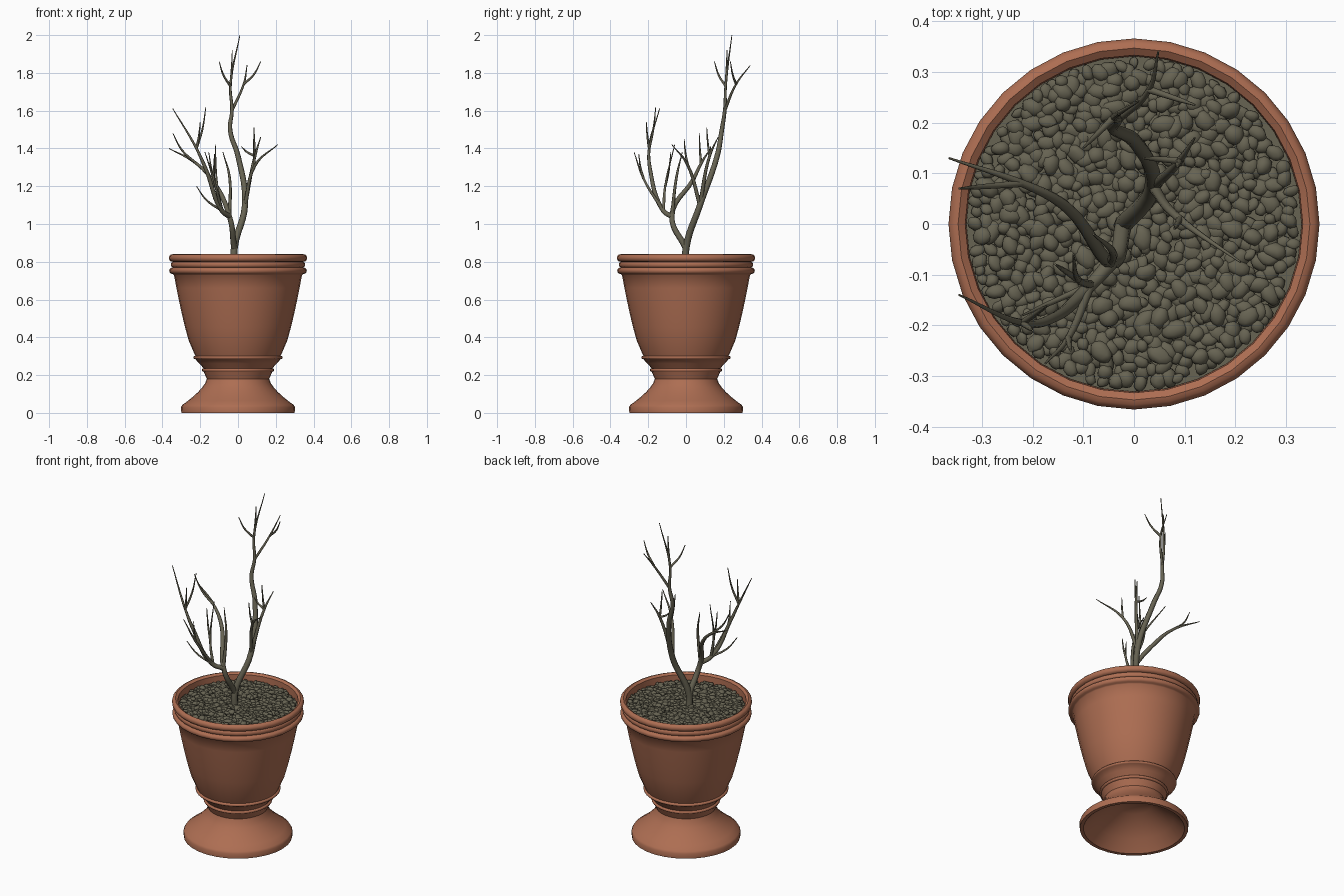
import bpy, bmesh, math, random
from mathutils import Vector, Matrix

if "Cube" in bpy.data.objects:
    bpy.data.objects.remove(bpy.data.objects["Cube"])

random.seed(4)


def material(name, rgb):
    m = bpy.data.materials.new(name)
    m.diffuse_color = (*rgb, 1)
    m.use_nodes = True
    m.node_tree.nodes["Principled BSDF"].inputs["Base Color"].default_value = m.diffuse_color
    return m


TERRACOTTA = material("terracotta", (0.42, 0.155, 0.085))
OLIVE = material("olive_grey", (0.135, 0.125, 0.085))


def smooth(ob, angle):
    bpy.ops.object.select_all(action='DESELECT')
    ob.select_set(True)
    bpy.context.view_layer.objects.active = ob
    if ob.type == 'CURVE':
        bpy.ops.object.convert(target='MESH')
    bpy.ops.object.shade_smooth_by_angle(angle=math.radians(angle))


def add(name, data, mat, angle):
    ob = bpy.data.objects.new(name, data)
    bpy.context.collection.objects.link(ob)
    data.materials.append(mat)
    smooth(ob, angle)


def add_bmesh(name, bm, mat, angle):
    me = bpy.data.meshes.new(name)
    bm.to_mesh(me)
    bm.free()
    add(name, me, mat, angle)


def lathe(name, profile, mat, n=32):
    bm = bmesh.new()
    rings = []
    for r, z in profile:
        if r == 0:
            rings.append([bm.verts.new((0, 0, z))] * n)
        else:
            rings.append([bm.verts.new((r * math.cos(math.tau * i / n),
                                        r * math.sin(math.tau * i / n), z)) for i in range(n)])
    for a, b in zip(rings, rings[1:]):
        for i in range(n):
            j = (i + 1) % n
            bm.faces.new(list(dict.fromkeys((a[i], a[j], b[j], b[i]))))
    add_bmesh(name, bm, mat, 40)


def bead(r, z0, z1, out):
    """Half-round moulding from z0 up to z1."""
    h = (z1 - z0) / 2
    return [(r + out * math.sin(t * math.pi / 6), z0 + h - h * math.cos(t * math.pi / 6))
            for t in range(7)]


def sweep(r0, z0, r1, z1, power, n=6):
    """Curved wall between two rings."""
    return [(r0 + (r1 - r0) * (i / n) ** power, z0 + (z1 - z0) * i / n) for i in range(n + 1)]


# Urn: hollow underside, flared foot, neck, ringed waist, bowl, beaded rim, inside wall
under = [(0, 0.16), (0.1, 0.15), (0.22, 0.06), (0.28, 0)]
foot = [(0.3, 0), (0.302, 0.03)] + sweep(0.165, 0.18, 0.295, 0.042, 1.5)[::-1]
waist = bead(0.182, 0.218, 0.236, 0.009) + [(0.205, 0.262)] + bead(0.226, 0.284, 0.302, 0.01)
bowl = sweep(0.232, 0.315, 0.339, 0.73, 0.72)
rim = bead(0.345, 0.735, 0.77, 0.019) + bead(0.345, 0.77, 0.8, 0.01) + bead(0.347, 0.8, 0.84, 0.019)
lathe("urn", under + foot + waist + bowl + rim + [(0.333, 0.83), (0.33, 0.74)], TERRACOTTA)

# Soil bed under the pebbles
lathe("soil", [(0.331, 0.782), (0, 0.782)], OLIVE)

# Pebbles: lumpy flattened stones scattered with a minimum spacing
bm = bmesh.new()
spots = []
for _ in range(9000):
    r, a = 0.318 * math.sqrt(random.random()), random.uniform(0, math.tau)
    p = Vector((r * math.cos(a), r * math.sin(a), 0))
    if all((p - q).length > 0.0165 for q in spots):
        spots.append(p)
for p in spots:
    s = random.uniform(0.011, 0.019)
    size = Vector((s * random.uniform(1.0, 1.5), s, s * random.uniform(0.6, 0.9)))
    size *= min(1, max((0.33 - p.length) / size.x, 0.6))
    m = (Matrix.Translation((p.x, p.y, random.uniform(0.787, 0.799)))
         @ Matrix.Rotation(random.uniform(0, math.tau), 4, 'Z')
         @ Matrix.Rotation(random.uniform(-0.5, 0.5), 4, 'X')
         @ Matrix.Diagonal((*size, 1)))
    for v in bmesh.ops.create_icosphere(bm, subdivisions=2, radius=1)["verts"]:
        v.co = m @ (v.co * random.uniform(0.9, 1.12))
add_bmesh("pebbles", bm, OLIVE, 60)

# Bare shrub: tapering boughs through a few points, twigs springing from those points
shrub = bpy.data.curves.new("branches", 'CURVE')
shrub.dimensions = '3D'
shrub.bevel_depth = 1
shrub.bevel_resolution = 2
shrub.resolution_u = 6
shrub.use_fill_caps = True


def bough(radius, *pts):
    sp = shrub.splines.new('BEZIER')
    sp.bezier_points.add(len(pts) - 1)
    for i, (bp, p) in enumerate(zip(sp.bezier_points, pts)):
        bp.co = p
        bp.handle_left_type = bp.handle_right_type = 'AUTO'
        bp.radius = 0.002 + radius * (1 - i / (len(pts) - 1)) ** 0.7
    return pts


def twig(start, *tips):
    """Twigs lean outward first, then turn upward."""
    a = Vector(start)
    for tip in tips:
        d = Vector(tip) - a
        bough(0.005, a, a + Vector((d.x * 0.62, d.y * 0.62, d.z * 0.45)), tip)


# Tall stem and crown
tall = bough(0.018, (-0.02, 0, 0.77), (-0.02, 0, 0.87), (0.037, 0.074, 1.1), (0, 0.165, 1.36),
             (-0.042, 0.19, 1.5), (-0.032, 0.205, 1.6), (-0.04, 0.21, 1.73), (0.01, 0.243, 2))
fork, right, crown, top = tall[1], tall[2], tall[5], tall[6]
crown_side = bough(0.006, crown, (0.03, 0.265, 1.74), (0.048, 0.34, 1.84))
twig(top, (-0.1, 0.15, 1.86), (-0.03, 0.217, 1.92))
twig(crown_side[1], (0.12, 0.235, 1.86))

# Right boughs
front_right = bough(0.009, right, (0.09, 0.01, 1.31), (0.21, -0.075, 1.42))
back_right = bough(0.009, right, (0.09, 0.125, 1.36), (0.12, 0.17, 1.46))
twig(front_right[1], (0.08, -0.01, 1.45))
twig(back_right[1], (0.085, 0.11, 1.51), (0.018, 0.13, 1.41))

# Left boughs
back_left = bough(0.015, fork, (-0.045, -0.075, 1.04), (-0.135, 0.035, 1.23),
                  (-0.22, 0.08, 1.32), (-0.365, 0.13, 1.4))
node = back_left[1]
front_left = bough(0.013, node, (-0.085, -0.12, 1.07), (-0.17, -0.19, 1.29),
                   (-0.22, -0.195, 1.4), (-0.345, -0.14, 1.61))
low = front_left[1]
front = bough(0.007, low, (-0.13, -0.225, 1.24), (-0.175, -0.275, 1.38))
inner = bough(0.007, low, (-0.11, -0.11, 1.2), (-0.12, -0.06, 1.42))
bough(0.008, node, (-0.045, -0.05, 1.25), (-0.08, -0.02, 1.38))
twig(back_left[3], (-0.345, 0.07, 1.48))
twig(front_left[3], (-0.17, -0.16, 1.62), (-0.2, -0.21, 1.54))
twig(low, (-0.22, -0.18, 1.2))
twig(front[1], (-0.125, -0.25, 1.37))
twig(inner[1], (-0.155, -0.08, 1.38))
add("branches", shrub, OLIVE, 60)
